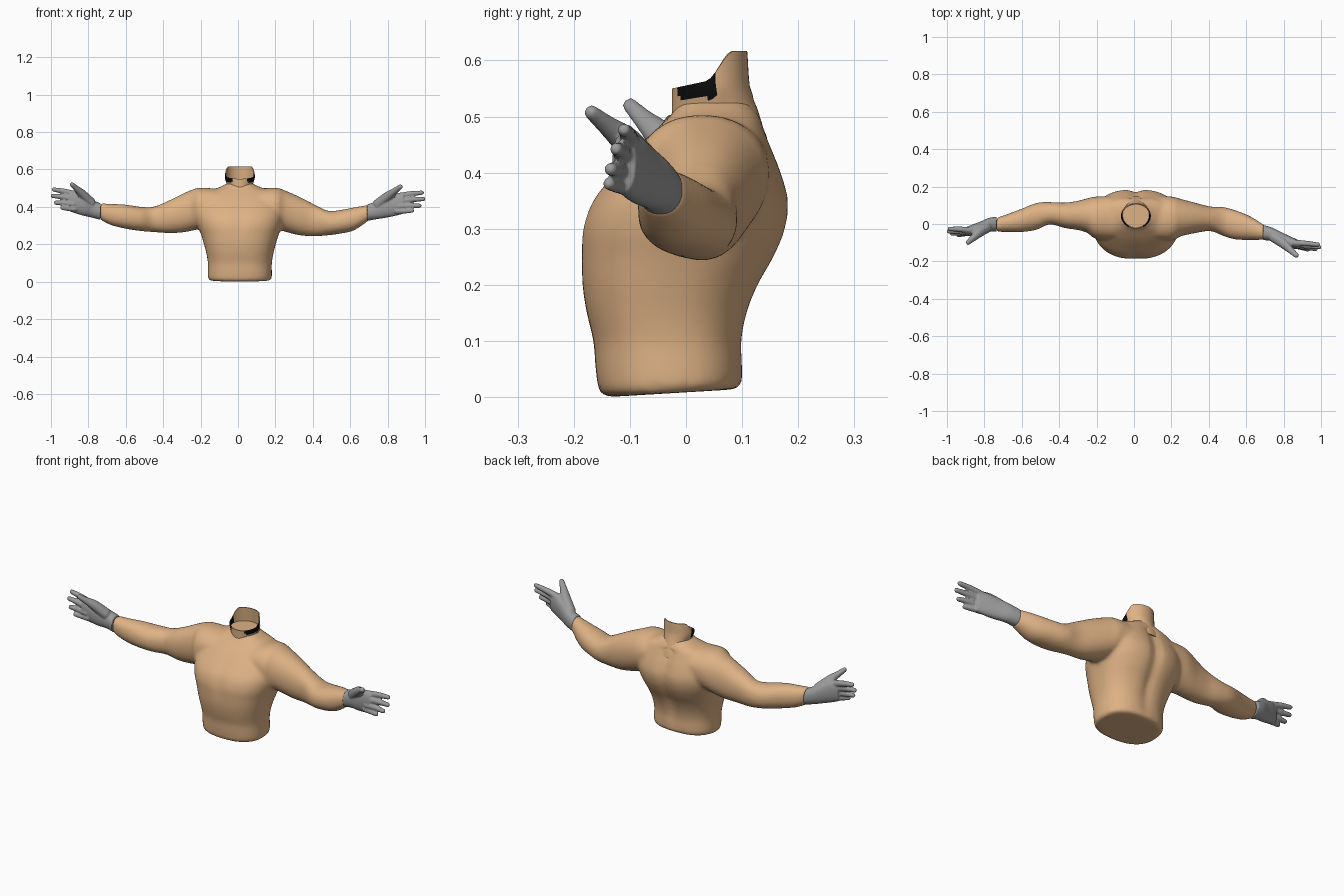
import bpy, bmesh, math
from mathutils import Vector, Matrix

if "Cube" in bpy.data.objects:
    bpy.data.objects.remove(bpy.data.objects["Cube"])


def material(name, rgb):
    m = bpy.data.materials.new(name)
    m.diffuse_color = (*rgb, 1)
    m.use_nodes = True
    m.node_tree.nodes["Principled BSDF"].inputs["Base Color"].default_value = m.diffuse_color
    return m


SKIN = material("tan skin", (0.73, 0.445, 0.235))
GLOVE = material("grey hand", (0.33, 0.33, 0.33))
DARK = material("black neck edge", (0.004, 0.004, 0.004))
CX = 0.01          # torso is slightly off centre
SEG = 48


def smooth_rows(rows, steps=4):
    """Catmull-Rom interpolation of profile rows."""
    out = []
    for i in range(len(rows) - 1):
        p = [rows[max(0, min(len(rows) - 1, i + k))] for k in (-1, 0, 1, 2)]
        for s in range(steps):
            t = s / steps
            out.append([0.5 * (2 * b + (c - a) * t + (2 * a - 5 * b + 4 * c - d) * t * t
                               + (3 * b - a - 3 * c + d) * t ** 3) for a, b, c, d in zip(*p)])
    return out + [list(rows[-1])]


def se(v, power):
    return math.copysign(abs(v) ** power, v)


def loft(bm, rings):
    """Skin rings of points, closed at both ends."""
    loops = [[bm.verts.new(p) for p in r] for r in rings]
    for a, b in zip(loops, loops[1:]):
        for i in range(len(a)):
            j = (i + 1) % len(a)
            bm.faces.new((a[i], a[j], b[j], b[i]))
    bm.faces.new(loops[0][::-1])
    bm.faces.new(loops[-1])


def limb(bm, rows, side):
    """Rows: x, z top, z bottom, y front, y back."""
    rings = []
    for x, zt, zb, yf, yb in smooth_rows(rows):
        ring = []
        for k in range(SEG):
            a = 2 * math.pi * k / SEG
            ring.append((side * x, (yf + yb) / 2 + (yb - yf) / 2 * se(math.cos(a), 0.92),
                         (zt + zb) / 2 + (zt - zb) / 2 * se(math.sin(a), 0.92)))
        rings.append(ring)
    loft(bm, rings)


def finish(bm, name, mats, voxel=0, smooth=0):
    bmesh.ops.recalc_face_normals(bm, faces=bm.faces)
    me = bpy.data.meshes.new(name)
    bm.to_mesh(me)
    bm.free()
    ob = bpy.data.objects.new(name, me)
    bpy.context.collection.objects.link(ob)
    for m in mats:
        me.materials.append(m)
    bpy.ops.object.select_all(action='DESELECT')
    ob.select_set(True)
    bpy.context.view_layer.objects.active = ob
    if voxel:
        r = ob.modifiers.new("fuse", 'REMESH')
        r.mode, r.voxel_size = 'VOXEL', voxel
        s = ob.modifiers.new("soften", 'SMOOTH')
        s.factor, s.iterations = 0.5, smooth
        for n in ("fuse", "soften"):
            bpy.ops.object.modifier_apply(modifier=n)
    bpy.ops.object.shade_smooth_by_angle(angle=math.radians(50))
    return ob


# ---- torso and arms fused into one body ----
bm = bmesh.new()
TORSO = [  # z, half width, y front, y back
    (0.0, .158, -.142, .088), (.012, .17, -.155, .1), (.05, .171, -.161, .102), (.1, .171, -.165, .102),
    (.15, .179, -.177, .112), (.2, .192, -.185, .132), (.25, .207, -.187, .16), (.3, .225, -.185, .18),
    (.35, .235, -.167, .185), (.4, .232, -.127, .172), (.45, .21, -.082, .152), (.485, .17, -.045, .138),
    (.505, .11, -.025, .128), (.53, .06, -.01, .11)]
rings = []
for z, hw, yf, yb in smooth_rows(TORSO):
    ring = []
    for k in range(SEG):
        a = 2 * math.pi * k / SEG
        x, s = hw * se(math.cos(a), 0.8), se(math.sin(a), 0.85)
        y = (yf + yb) / 2 + (yb - yf) / 2 * s
        rise = min(1, z / 0.2)
        if s > 0:   # spine furrow
            y -= 0.016 * rise * math.exp(-(x / 0.03) ** 2) * (z < 0.48)
        else:       # line between the chest muscles
            y += 0.006 * math.exp(-(x / 0.025) ** 2 - ((z - 0.32) / 0.08) ** 2)
        tilt = 0.06 * (y + 0.142) * max(0, 1 - z / 0.1)
        ring.append((CX + x, y, z + tilt))
    rings.append(ring)
loft(bm, rings)

RIGHT_ARM = [
    (.10, .495, .33, -.08, .15), (.2, .503, .285, -.09, .147), (.25, .488, .268, -.066, .134),
    (.33, .453, .248, -.048, .113), (.41, .412, .243, -.038, .093), (.48, .379, .248, -.065, .09),
    (.54, .382, .256, -.082, .074), (.62, .397, .274, -.086, .042), (.7, .411, .328, -.084, -.008)]
LEFT_ARM = [
    (.08, .495, .33, -.08, .15), (.2, .502, .285, -.08, .147), (.25, .49, .272, -.047, .137),
    (.3, .468, .263, -.032, .124), (.37, .434, .26, -.022, .114), (.45, .401, .265, -.002, .117),
    (.52, .4, .271, -.031, .113), (.6, .412, .283, -.043, .082), (.68, .416, .303, -.043, .052),
    (.735, .42, .331, -.041, .033)]
limb(bm, RIGHT_ARM, 1)
limb(bm, LEFT_ARM, -1)
finish(bm, "torso_and_arms", [SKIN], 0.009, 7)

# ---- open neck: outer wall, slanted rim, inner wall and floor ----
NECK = [(.44, .105, -.03, .15), (.485, .078, -.025, .136), (.51, .068, -.025, .128),
        (.54, .076, -.025, .118), (.56, .08, -.025, .113), (.62, .078, -.025, .109)]
rows = smooth_rows(NECK, 6)


def neck_point(z, a, inset=0.0):
    lo = min(rows, key=lambda r: abs(r[0] - z))
    _, hw, yf, yb = lo
    return Vector((CX + (hw - inset) * math.cos(a), (yf + yb) / 2 + ((yb - yf) / 2 - inset) * math.sin(a), z))


def rim_height(a):
    y = neck_point(0.56, a).y
    t = max(0, min(1, (y - 0.035) / 0.055))
    return 0.55 + 0.015 * max(0, min(1, (y + .025) / .07)) + 0.052 * t * t * (3 - 2 * t)


bm = bmesh.new()
angles = [2 * math.pi * k / SEG for k in range(SEG)]
rings = [[neck_point(.44 + (rim_height(a) - .44) * i / 14, a) for a in angles] for i in range(15)]
rings.append([neck_point(rim_height(a), a, 0.005) for a in angles])
rings.append([neck_point(0.542, a, 0.006) for a in angles])
loft(bm, rings)
for f in bm.faces:   # dark band on the two front sides of the rim
    c = f.calc_center_median()
    if c.z > 0.533 and c.y < 0.055 and abs(c.x - CX) > 0.04 and len(f.verts) == 4:
        f.material_index = 1
finish(bm, "neck", [SKIN, DARK])

# ---- hands: palm, fingers and thumb fused ----
PALM = [(.69, .413, .325, -.086, -.005), (.74, .43, .334, -.092, -.02), (.79, .453, .342, -.113, -.045),
        (.84, .471, .352, -.126, -.068), (.885, .472, .364, -.132, -.09)]
FINGERS = [  # points with radius
    [(.85, -.1, .456, .018), (.92, -.104, .469, .0155), (.983, -.11, .476, .012)],
    [(.86, -.11, .43, .018), (.93, -.117, .439, .0155), (.99, -.124, .442, .012)],
    [(.86, -.116, .403, .018), (.92, -.124, .406, .015), (.97, -.134, .406, .012)],
    [(.85, -.114, .378, .017), (.89, -.124, .378, .0145), (.93, -.137, .38, .0115)],
    [(.75, -.07, .415, .03), (.8, -.105, .455, .027), (.835, -.138, .482, .019), (.868, -.168, .507, .0135)]]


def hand(name, left):
    bm = bmesh.new()
    limb(bm, PALM, 1)
    for path in FINGERS:
        for x, y, z, r in smooth_rows(path, 8):
            bmesh.ops.create_icosphere(bm, subdivisions=2, radius=r, matrix=Matrix.Translation((x, y, z)))
    if left:    # mirror and swing to the other arm's pose
        for v in bm.verts:
            t = (v.co.x - 0.69) / 0.3
            v.co = Vector((-(0.735 + 0.257 * t), v.co.y + 0.045 + 0.04 * t, v.co.z + 0.006 + 0.011 * t))
    finish(bm, name, [GLOVE], 0.004, 4)


hand("right_hand", False)
hand("left_hand", True)
